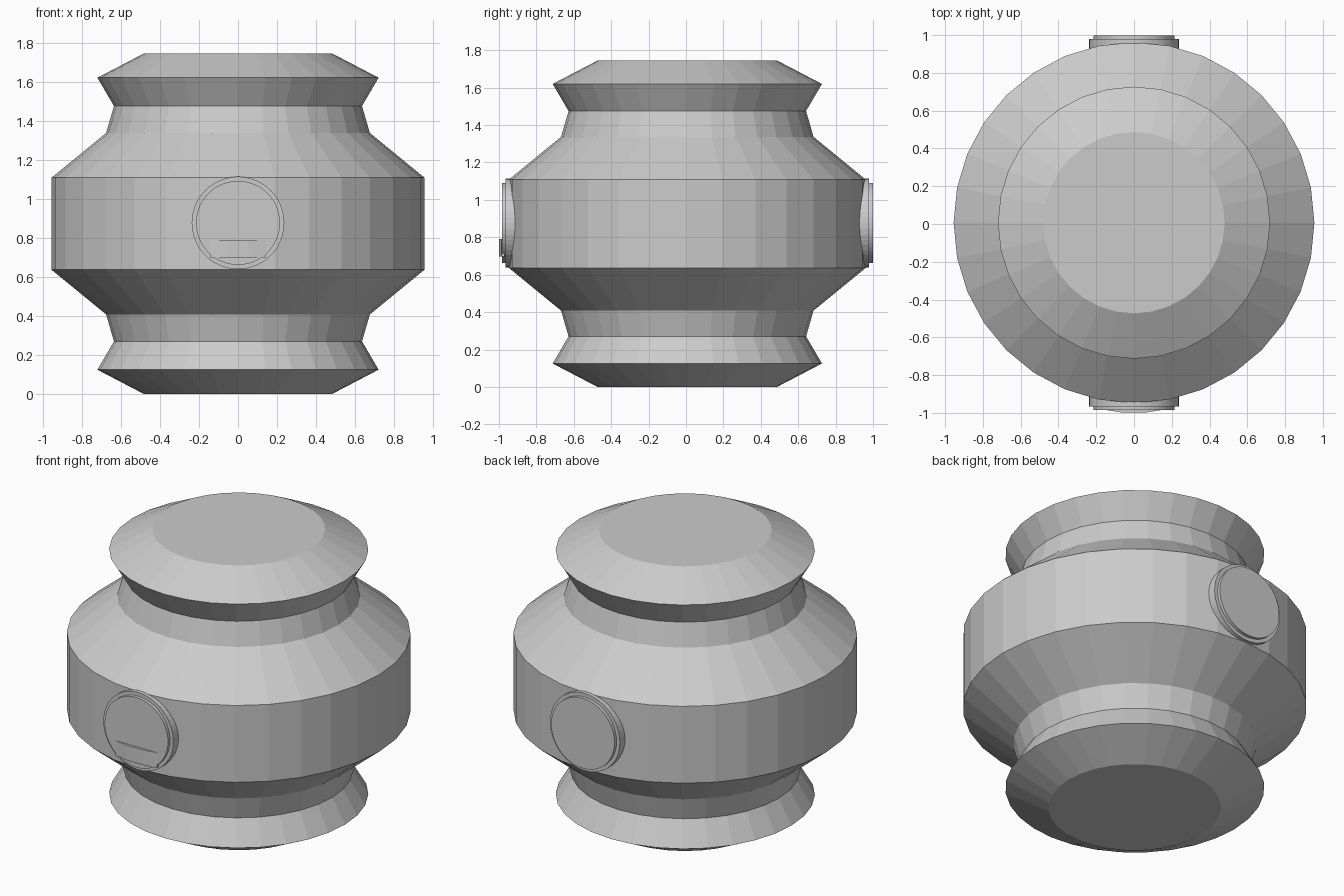
import bpy, bmesh, math
from mathutils import Matrix

if "Cube" in bpy.data.objects:
    bpy.data.objects.remove(bpy.data.objects["Cube"])

CY = 0.007       # body centre in y, balancing the front tab
MID = 0.8725     # mid height


def finish(name, bm):
    bmesh.ops.recalc_face_normals(bm, faces=bm.faces[:])
    me = bpy.data.meshes.new(name)
    bm.to_mesh(me)
    bm.free()
    ob = bpy.data.objects.new(name, me)
    bpy.context.collection.objects.link(ob)
    return ob


def lathe(name, profile, segs, matrix):
    """Closed turned solid from (radius, height) points, about local z."""
    bm = bmesh.new()
    rings = []
    for r, z in profile:
        rings.append([bm.verts.new((r * math.cos(2 * math.pi * i / segs),
                                    r * math.sin(2 * math.pi * i / segs), z))
                      for i in range(segs)])
    for a, b in zip(rings, rings[1:]):
        for i in range(segs):
            j = (i + 1) % segs
            bm.faces.new((a[i], a[j], b[j], b[i]))
    bm.faces.new(rings[0])
    bm.faces.new(rings[-1])
    bm.transform(matrix)
    return finish(name, bm)


# Turned body: lower half mirrored to the upper half
half = [(0.48, 0), (0.72, 0.125), (0.635, 0.27), (0.675, 0.408), (0.955, 0.637)]
profile = half + [(r, 2 * MID - z) for r, z in reversed(half)]
lathe("turned_body", profile, 32, Matrix.Translation((0, CY, 0)))

# Stepped round bosses on front and back
boss = [(0.237, 0.90), (0.237, 0.972), (0.215, 0.972), (0.215, 0.992)]
for name, angle in (("front_boss", math.pi / 2), ("back_boss", -math.pi / 2)):
    lathe(name, boss, 48,
          Matrix.Translation((0, CY, MID + 0.004)) @ Matrix.Rotation(angle, 4, 'X'))

# Slim curved tab low on the front boss
bm = bmesh.new()
front = [(-0.14, -0.986), (-0.055, -0.999), (0.055, -0.999), (0.14, -0.986)]
outline = front + [(0.14, -0.97), (-0.14, -0.97)]
base = bm.faces.new([bm.verts.new((x, y, 0.697)) for x, y in outline])
top = bmesh.ops.extrude_face_region(bm, geom=[base])
bmesh.ops.translate(bm, vec=(0, 0, 0.093),
                    verts=[g for g in top["geom"] if isinstance(g, bmesh.types.BMVert)])
finish("front_tab", bm)
